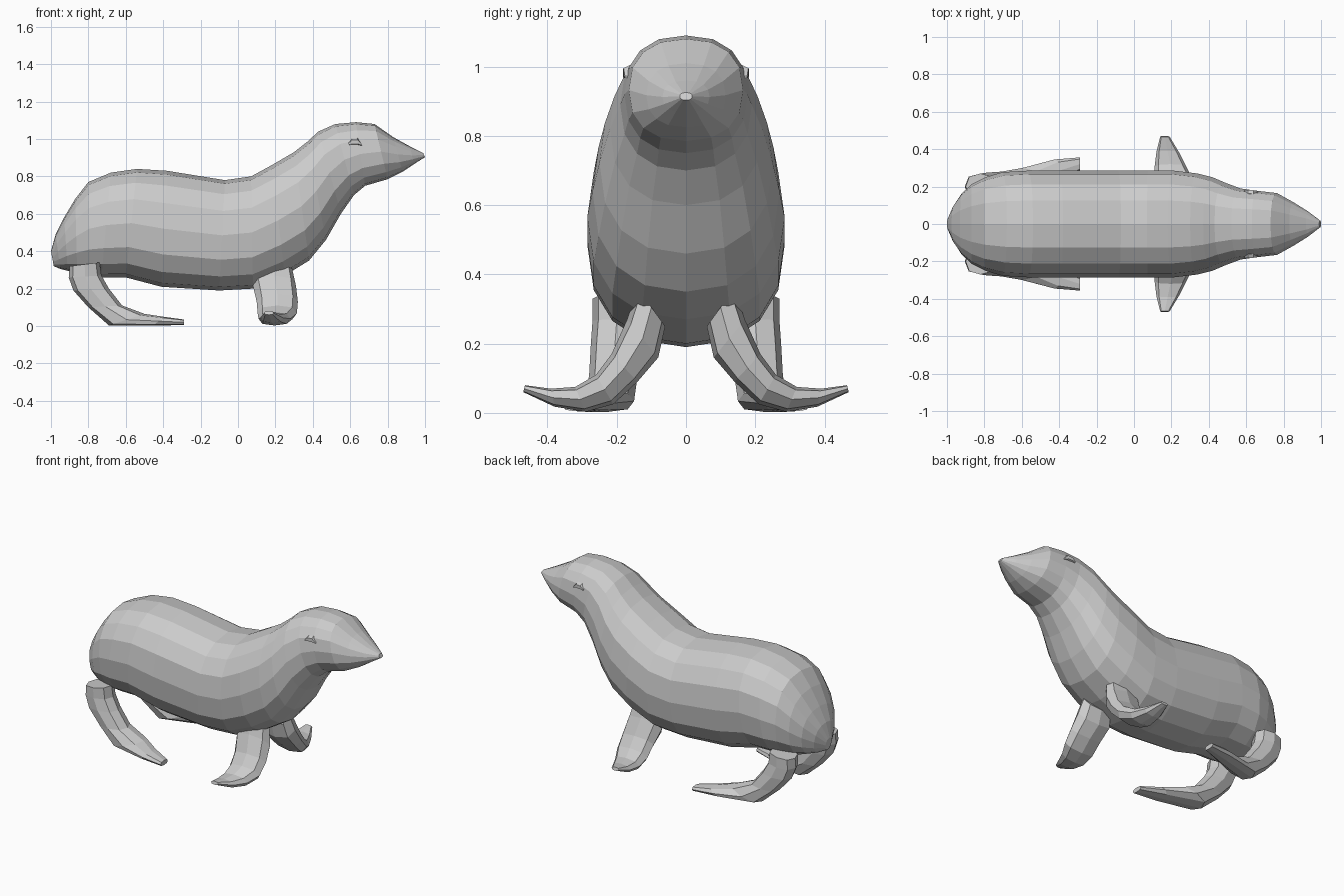
import bpy, bmesh, math
from mathutils import Vector

if "Cube" in bpy.data.objects:
    bpy.data.objects.remove(bpy.data.objects["Cube"])

grey = bpy.data.materials.new("grey skin")
grey.use_nodes = True
grey.diffuse_color = (0.6, 0.6, 0.6, 1)
grey.node_tree.nodes["Principled BSDF"].inputs["Base Color"].default_value = (0.6, 0.6, 0.6, 1)


def power(v, e):
    return math.copysign(abs(v) ** e, v)


def loft(name, sections, sides, roundness):
    """Skin rounded rings; each section is (upper edge, lower edge, half-width vector)."""
    bm = bmesh.new()
    rings = []
    for upper, lower, side in sections:
        centre, up = (upper + lower) / 2, (upper - lower) / 2
        angles = [2 * math.pi * i / sides for i in range(sides)]
        rings.append([bm.verts.new(centre + up * power(math.cos(a), roundness)
                                   + side * power(math.sin(a), roundness)) for a in angles])
    for r, s in zip(rings, rings[1:]):
        for i in range(sides):
            j = (i + 1) % sides
            bm.faces.new((r[i], r[j], s[j], s[i]))
    bm.faces.new(rings[0])
    bm.faces.new(rings[-1])
    bmesh.ops.recalc_face_normals(bm, faces=bm.faces)
    mesh = bpy.data.meshes.new(name)
    bm.to_mesh(mesh)
    bm.free()
    mesh.materials.append(grey)
    obj = bpy.data.objects.new(name, mesh)
    bpy.context.collection.objects.link(obj)
    return obj


# Body from tail to nose: top x, z, bottom x, z, half width
body = [
    (-1.0, .40, -.985, .32, .03), (-.975, .49, -.95, .305, .10),
    (-.93, .58, -.91, .295, .165), (-.87, .68, -.86, .28, .215),
    (-.8, .77, -.79, .27, .25), (-.68, .82, -.73, .26, .277),
    (-.54, .84, -.6, .26, .285), (-.38, .83, -.41, .21, .285),
    (-.07, .78, -.1, .19, .285), (.07, .8, .08, .2, .285),
    (.18, .86, .25, .27, .285), (.3, .93, .38, .35, .27),
    (.37, .985, .47, .46, .25), (.43, 1.04, .55, .6, .22),
    (.52, 1.08, .62, .7, .19), (.63, 1.09, .68, .75, .178),
    (.73, 1.08, .8, .785, .165), (.83, 1.01, .88, .825, .115),
    (.92, .96, .94, .865, .068), (.99, .925, 1.0, .903, .018),
]
loft("body", [(Vector((a, 0, b)), Vector((c, 0, d)), Vector((0, w, 0)))
              for a, b, c, d, w in body], 16, .85)

# Front flipper: upper edge y, z, lower edge y, z, centre x, half width
front = [
    (.14, .36, .06, .25, .19, .10), (.17, .27, .08, .16, .195, .115),
    (.215, .17, .14, .09, .21, .11), (.26, .11, .21, .025, .21, .105),
    (.32, .075, .29, .003, .195, .085), (.39, .07, .38, .018, .18, .06),
    (.465, .08, .47, .06, .165, .025),
]
# Rear flipper: inner edge x, z, outer edge x, z, centre y, half width
rear = [
    (-.74, .34, -.90, .32, .20, .07), (-.73, .27, -.905, .26, .20, .07),
    (-.69, .2, -.88, .19, .205, .07), (-.62, .11, -.8, .1, .21, .07),
    (-.5, .065, -.69, .003, .225, .075), (-.4, .05, -.45, .003, .285, .06),
    (-.29, .035, -.29, .005, .32, .036),
]

for side, s in (("left", 1), ("right", -1)):
    loft(side + "_front_flipper",
         [(Vector((x, s * a, b)), Vector((x, s * c, d)), Vector((w, 0, 0)))
          for a, b, c, d, x, w in front], 8, .8)
    loft(side + "_rear_flipper",
         [(Vector((a, s * y, b)), Vector((c, s * y, d)), Vector((0, w, 0)))
          for a, b, c, d, y, w in rear], 8, .8)
    # Eye: small brow-like bump with a flat underside
    loft(side + "_eye",
         [(Vector((.625 + r, s * y, 1.005 - h)), Vector((.625 + r, s * y, .965)), Vector((0, .022, 0)))
          for r, y, h in ((-.035, .163, .025), (-.015, .163, .003), (.015, .161, 0), (.037, .157, .03))],
         6, .9)
